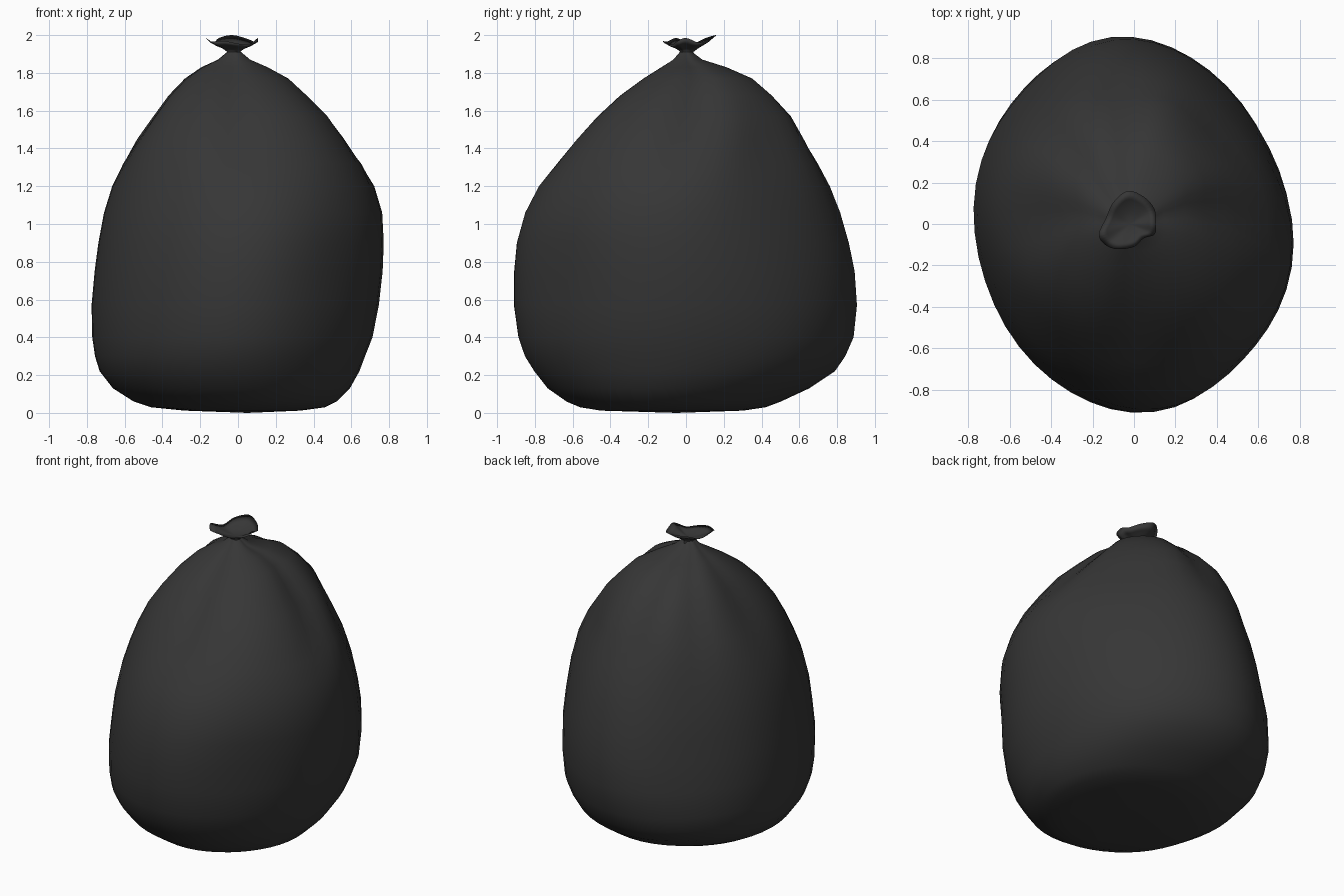
import bpy, bmesh, math

SEG = 48
mat = bpy.data.materials.new("black_plastic")
mat.diffuse_color = (0.037, 0.037, 0.037, 1)


def loft(name, rings, bottom=None, top=None):
    """Skin a stack of equal-length rings; optional points close the ends."""
    bm = bmesh.new()
    rows = [[bm.verts.new(p) for p in ring] for ring in rings]
    n = len(rows[0])
    for a, b in zip(rows, rows[1:]):
        for i in range(n):
            j = (i + 1) % n
            bm.faces.new((a[i], a[j], b[j], b[i]))
    for point, row, flip in ((bottom, rows[0], True), (top, rows[-1], False)):
        if point:
            c = bm.verts.new(point)
            for i in range(n):
                p, q = row[i], row[(i + 1) % n]
                bm.faces.new((q, p, c) if flip else (p, q, c))
    for f in bm.faces:
        f.smooth = True
    me = bpy.data.meshes.new(name)
    bm.to_mesh(me)
    bm.free()
    me.materials.append(mat)
    ob = bpy.data.objects.new(name, me)
    bpy.context.collection.objects.link(ob)
    return ob


# Bag cross-sections: height, left, right, front, back extents
SECTIONS = [
    (0.012, -0.28, 0.33, -0.45, 0.30),
    (0.03, -0.46, 0.46, -0.56, 0.42),
    (0.06, -0.55, 0.52, -0.63, 0.50),
    (0.13, -0.66, 0.59, -0.73, 0.65),
    (0.22, -0.73, 0.64, -0.80, 0.785),
    (0.30, -0.755, 0.67, -0.85, 0.84),
    (0.40, -0.77, 0.71, -0.885, 0.885),
    (0.57, -0.775, 0.745, -0.91, 0.905),
    (0.75, -0.76, 0.767, -0.91, 0.895),
    (0.90, -0.74, 0.773, -0.895, 0.865),
    (1.06, -0.71, 0.765, -0.85, 0.82),
    (1.20, -0.67, 0.73, -0.78, 0.77),
    (1.32, -0.62, 0.675, -0.69, 0.72),
    (1.45, -0.55, 0.585, -0.585, 0.655),
    (1.57, -0.465, 0.49, -0.475, 0.585),
    (1.68, -0.38, 0.375, -0.355, 0.475),
    (1.77, -0.29, 0.275, -0.23, 0.36),
    (1.83, -0.20, 0.165, -0.135, 0.22),
    (1.87, -0.11, 0.07, -0.07, 0.09),
    (1.91, -0.06, 0.02, -0.035, 0.035),
]
# Gathered pleats under the neck: direction in degrees, width, depth
PLEATS = [(0, 14, 0.13), (95, 13, 0.10), (140, 10, 0.07),
          (185, 14, 0.08), (268, 13, 0.09)]
# Bulges on the diagonals: direction -> amount at each height in BULGE_Z
BULGE_Z = (0.0, 0.3, 0.75, 1.2, 1.4, 1.6, 1.8, 1.9)
BULGES = {45: (0.06, 0.06, 0.01, -0.04, -0.10, -0.08, 0.06, 0),
          135: (0, 0, -0.05, -0.04, 0, 0.03, 0.05, 0),
          225: (0.05, 0.05, 0.03, 0.03, 0.05, 0.07, 0.06, 0),
          315: (0, 0, -0.035, 0.0, 0.06, 0.12, 0.12, 0)}


def lerp_table(zs, vs, z):
    for z0, z1, a, b in zip(zs, zs[1:], vs, vs[1:]):
        if z <= z1:
            return a + (b - a) * (z - z0) / (z1 - z0)
    return vs[-1]


def section(z, xl, xr, yf, yb):
    fade = min(1, max(0, (z - 1.1) / 0.6))
    fade = fade * fade * (3 - 2 * fade)
    ring = []
    for i in range(SEG):
        t = 2 * math.pi * i / SEG
        r = 1 - 0.03 * (1 - fade) * math.sin(2 * t) ** 2

        def bell(deg, width):
            d = (math.degrees(t) - deg + 180) % 360 - 180
            return math.exp(-(d / width) ** 2)
        r -= fade * sum(dep * bell(deg, w) for deg, w, dep in PLEATS)
        r += sum(lerp_table(BULGE_Z, v, z) * bell(deg, 27)
                 for deg, v in BULGES.items())
        x = (xl + xr) / 2 + (xr - xl) / 2 * r * math.cos(t)
        y = (yf + yb) / 2 + (yb - yf) / 2 * r * math.sin(t)
        y -= 0.08 * (xr - xl) / 1.5 * math.cos(t) * (1 - fade)
        ring.append((x, y, z))
    return ring


loft("bag_body", [section(*s) for s in SECTIONS], bottom=(0.05, -0.05, 0))

# Ruffled mouth above the tie: rim outline as x, y, z
RIM = [(0.105, 0.0, 1.985), (0.10, 0.07, 1.96), (0.05, 0.13, 1.98),
       (-0.03, 0.16, 2.0), (-0.10, 0.105, 1.985), (-0.135, 0.03, 1.955),
       (-0.17, -0.05, 1.985), (-0.14, -0.10, 1.965), (-0.08, -0.122, 1.97),
       (0.0, -0.11, 1.955), (0.045, -0.07, 1.95), (0.10, -0.05, 1.965)]


def smooth_rim(steps):
    """Closed Catmull-Rom curve through the rim points."""
    out, n = [], len(RIM)
    for i in range(n):
        p = [RIM[(i + k) % n] for k in (-1, 0, 1, 2)]
        for s in range(steps):
            t = s / steps
            out.append(tuple(0.5 * (2 * b + (c - a) * t
                       + (2 * a - 5 * b + 4 * c - d) * t * t
                       + (3 * b - a - 3 * c + d) * t ** 3)
                       for a, b, c, d in zip(*p)))
    return out


rim = smooth_rim(4)


def scaled(k, base, h):
    """Rim shrunk toward the neck centre, height blended down to base."""
    return [(-0.02 + (x + 0.02) * k, y * k, base + (z - base) * h)
            for x, y, z in rim]


loft("tied_mouth",
     [scaled(0.36, 1.885, 0.0), scaled(0.24, 1.91, 0.0), scaled(0.40, 1.922, 0.1),
      scaled(0.72, 1.922, 0.5), scaled(1.0, 1.922, 1.0),
      scaled(0.74, 1.926, 0.55), scaled(0.4, 1.926, 0.15)],
     top=(-0.02, 0, 1.922))
